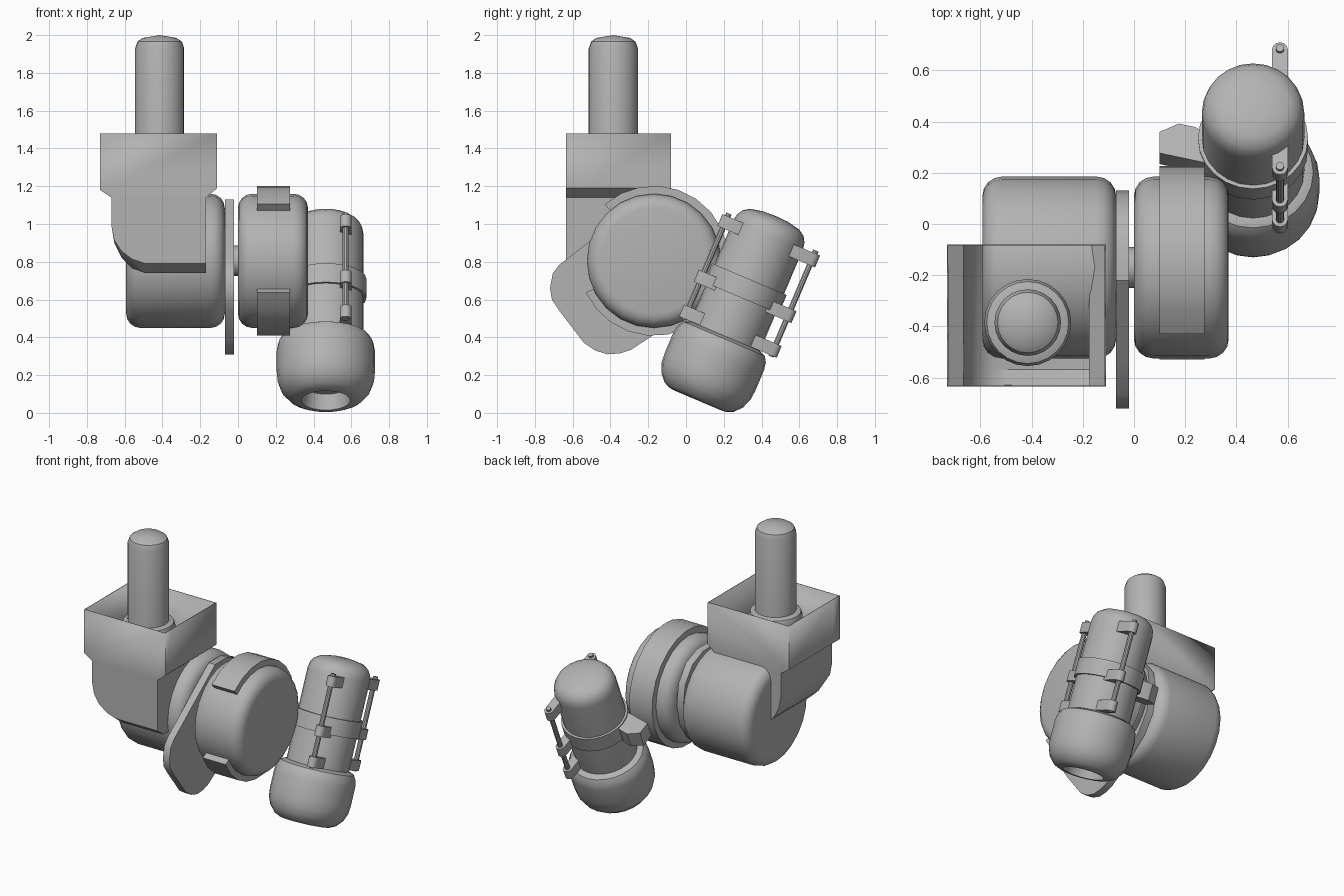
import bpy, bmesh, math
from mathutils import Matrix, Vector

if "Cube" in bpy.data.objects:
    bpy.data.objects.remove(bpy.data.objects["Cube"])

grey = bpy.data.materials.new("plain_grey")
grey.diffuse_color = (0.45, 0.45, 0.45, 1)
grey.use_nodes = True
grey.node_tree.nodes["Principled BSDF"].inputs["Base Color"].default_value = grey.diffuse_color


def finish(name, bm, matrix, angle=35):
    """Turn a bmesh into a smooth-shaded object with sharp edges kept."""
    bmesh.ops.remove_doubles(bm, verts=bm.verts, dist=1e-5)
    bmesh.ops.transform(bm, matrix=matrix, verts=bm.verts)
    bmesh.ops.recalc_face_normals(bm, faces=bm.faces)
    mesh = bpy.data.meshes.new(name)
    bm.to_mesh(mesh)
    bm.free()
    mesh.materials.append(grey)
    for p in mesh.polygons:
        p.use_smooth = True
    mesh.set_sharp_from_angle(angle=math.radians(angle))
    ob = bpy.data.objects.new(name, mesh)
    bpy.context.collection.objects.link(ob)
    return ob


def lathe(name, profile, matrix, seg=24):
    """Spin (radius, height) points around local z."""
    bm = bmesh.new()
    vs = [bm.verts.new((r, 0, h)) for r, h in profile]
    es = [bm.edges.new(pair) for pair in zip(vs, vs[1:])]
    bmesh.ops.spin(bm, geom=vs + es, cent=(0, 0, 0), axis=(0, 0, 1),
                   angle=2 * math.pi, steps=seg, use_merge=True)
    return finish(name, bm, matrix)


def prism(name, pts, lo, hi, matrix):
    """Extrude a flat outline along local z."""
    bm = bmesh.new()
    a = [bm.verts.new((x, y, lo)) for x, y in pts]
    b = [bm.verts.new((x, y, hi)) for x, y in pts]
    bm.faces.new(a)
    bm.faces.new(b)
    for i in range(len(a)):
        j = (i + 1) % len(a)
        bm.faces.new((a[i], a[j], b[j], b[i]))
    return finish(name, bm, matrix)


def rounded_drum(r, lo, hi, c):
    """Half profile of a disc with rounded rims."""
    arc = [(c * math.sin(k * math.pi / 8), c * (1 - math.cos(k * math.pi / 8))) for k in range(5)]
    low = [(r - c + a, lo + b) for a, b in arc]
    return [(0, lo)] + low + [(p, hi + lo - h) for p, h in reversed(low)] + [(0, hi)]


# Frame whose local z runs along x and local x, y run along world y, z
sideways = Matrix(((0, 0, 1, 0), (1, 0, 0, 0), (0, 1, 0, 0), (0, 0, 0, 1)))
HUB = (-0.17, 0.805)
hub = sideways @ Matrix.Translation((*HUB, 0))

# Upright post and its collar
post_at = Matrix.Translation((-0.415, -0.385, 0))
lathe("post", [(0, 1.05), (0.13, 1.05), (0.13, 1.93), (0.118, 1.965), (0.09, 1.985), (0, 2.0)], post_at)
lathe("post_collar", [(0, 1.05), (0.17, 1.05), (0.17, 1.36), (0.16, 1.39), (0.13, 1.40), (0, 1.40)], post_at)

# Open-topped housing with a stepped waist and a rounded lower corner
outline = [(-0.73, 1.48), (-0.73, 1.18), (-0.67, 1.14), (-0.67, 0.99), (-0.655, 0.90),
           (-0.615, 0.82), (-0.56, 0.765), (-0.49, 0.74), (-0.17, 0.74), (-0.17, 1.14),
           (-0.11, 1.19), (-0.11, 1.48)]
bm = bmesh.new()
front = [bm.verts.new((x, -0.635, z + max(0, min(0.05, 0.25 * (0.96 - z))))) for x, z in outline]
mid = [bm.verts.new((x, -0.57, z)) for x, z in outline]
back = [bm.verts.new((x, -0.08, z)) for x, z in outline]
bm.faces.new(front)
bm.faces.new(back)
for ring_a, ring_b in ((front, mid), (mid, back)):
    for i in range(len(outline) - 1):
        bm.faces.new((ring_a[i], ring_a[i + 1], ring_b[i + 1], ring_b[i]))
shell = finish("housing", bm, Matrix.Identity(4), 28)
wall = shell.modifiers.new("wall", 'SOLIDIFY')
wall.thickness = 0.006

# Two drums on one axle line
lathe("inner_drum", rounded_drum(0.355, -0.592, -0.07, 0.075), hub)
lathe("outer_drum", rounded_drum(0.355, 0.0, 0.37, 0.075), hub)
lathe("axle", [(0, -0.1), (0.08, -0.1), (0.08, 0.02), (0, 0.02)], hub, 16)

# Lobed plate between the drums
prism("lobed_plate", [(-0.54, 0.885), (-0.22, 1.13), (-0.09, 1.13), (0.03, 1.08), (0.11, 0.97),
                      (0.13, 0.83), (0.10, 0.68), (0.02, 0.56), (-0.19, 0.40), (-0.29, 0.335),
                      (-0.35, 0.315), (-0.415, 0.31), (-0.48, 0.33), (-0.54, 0.37), (-0.67, 0.54),
                      (-0.71, 0.60), (-0.72, 0.66), (-0.705, 0.74), (-0.67, 0.785)],
      -0.07, -0.02, sideways)

# Band around the outer drum, open at the front
angles = [math.radians(205 + 286 * k / 19) for k in range(20)]
band = [(0.397 * math.cos(a), 0.397 * math.sin(a)) for a in angles]
band += [(0.345 * math.cos(a), 0.345 * math.sin(a)) for a in reversed(angles)]
prism("drum_band", band, 0.10, 0.275, hub)

# Tilted lamp-like arm: local z is its axis, local y points out to the rear
tilt = Matrix.Rotation(math.radians(-23), 4, 'X')
arm = tilt @ Matrix.Translation((0.465, 0.032, 0))
lathe("arm_tube", [(0, 0.40), (0.2, 0.40), (0.2, 1.04), (0.193, 1.075), (0.175, 1.105),
                   (0.14, 1.128), (0.07, 1.142), (0, 1.145)], arm)
lathe("arm_ring", [(0.19, 0.675), (0.215, 0.675), (0.215, 0.783), (0.19, 0.783)], arm)
lathe("arm_head", [(0, 0.17), (0.115, 0.17), (0.13, 0.085), (0.165, 0.088), (0.20, 0.105),
                   (0.235, 0.145), (0.255, 0.195), (0.26, 0.25), (0.26, 0.37), (0.253, 0.41),
                   (0.235, 0.44), (0.2, 0.455), (0, 0.455)], arm)

# Bracket from the band to the arm ring
prism("arm_bracket", [(-0.365, 0.03), (-0.365, -0.06), (-0.19, -0.10), (-0.05, -0.05),
                      (-0.15, 0.0), (-0.225, 0.05), (-0.29, 0.065)], 0.665, 0.775, arm)

# Rods and clamps on the rear and front of the arm
for side, sign, reach in (("rear", 1, 0.265), ("front", -1, 0.235)):
    rod_at = arm @ Matrix.Translation((0.105, sign * reach, 0))
    lathe(side + "_rod", [(0, 0.45), (0.016, 0.45), (0.016, 1.06), (0, 1.06)], rod_at, 10)
    tip = [(0.031 * math.cos(k * math.pi / 6), sign * 0.031 * math.sin(k * math.pi / 6)) for k in range(7)]
    tab = tip + [(-0.031, -sign * (reach - 0.13)), (0.031, -sign * (reach - 0.13))]
    for i, t in enumerate((0.49, 0.69, 1.01)):
        prism(f"{side}_clamp_{i + 1}", tab, t - 0.034, t + 0.034, rod_at)
